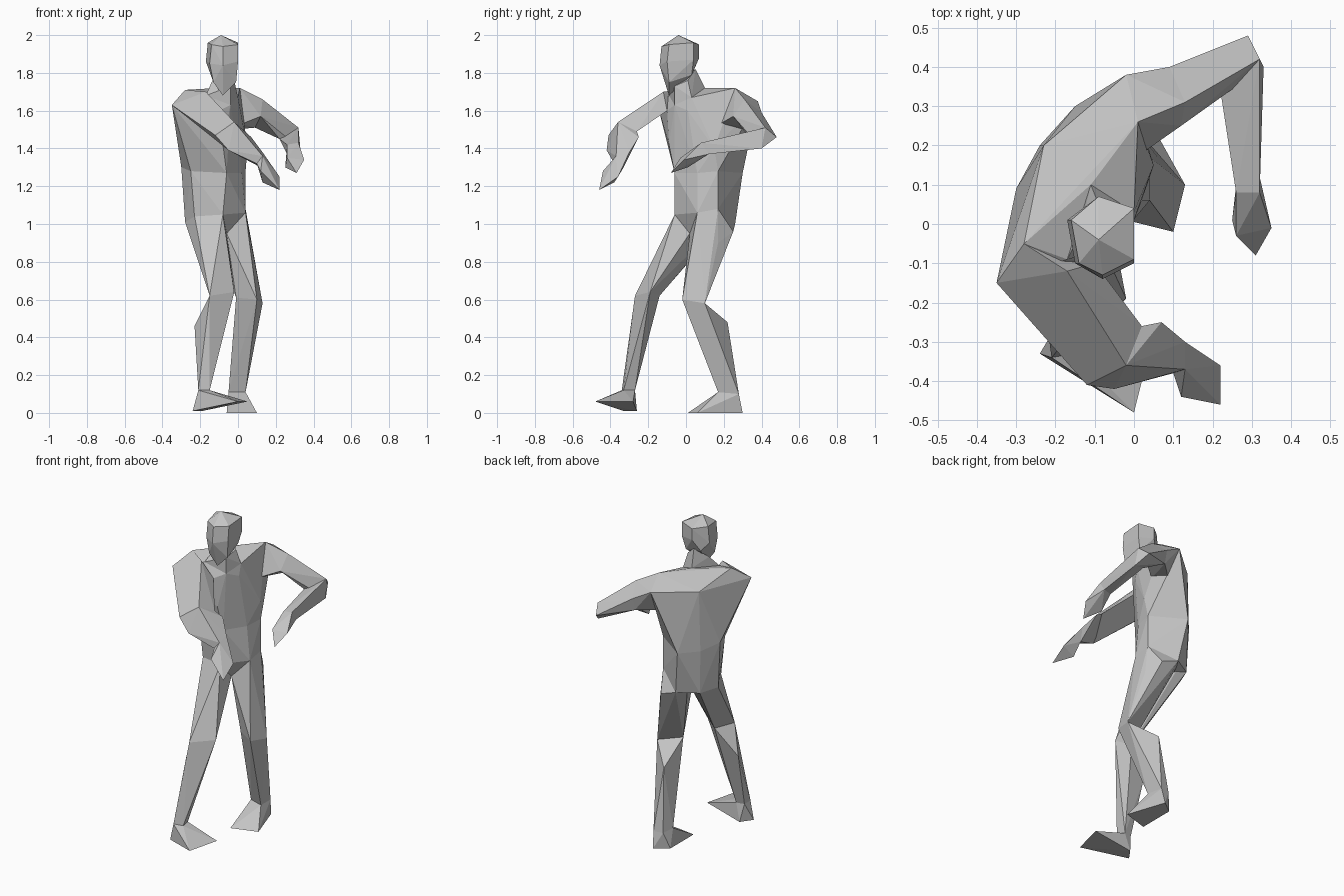
import bpy
import bmesh

cube = bpy.data.objects.get("Cube")
if cube:
    bpy.data.objects.remove(cube, do_unlink=True)

clay = bpy.data.materials.new("light_grey")
clay.use_nodes = True
grey = (.55, .55, .55, 1)
clay.diffuse_color = grey
clay.node_tree.nodes["Principled BSDF"].inputs["Base Color"].default_value = grey


def faceted_part(name, *rings):
    """Stretch a flat-faced skin over the cross-sections of one body part."""
    mesh = bpy.data.meshes.new(name)
    bm = bmesh.new()
    for point in {p for ring in rings for p in ring}:
        bm.verts.new(point)
    result = bmesh.ops.convex_hull(bm, input=list(bm.verts))
    unused = {g for g in result["geom_interior"] + result["geom_unused"]
              if isinstance(g, bmesh.types.BMVert)}
    bmesh.ops.delete(bm, geom=list(unused), context='VERTS')
    bmesh.ops.dissolve_limit(bm, angle_limit=.03, verts=list(bm.verts), edges=list(bm.edges))
    bmesh.ops.recalc_face_normals(bm, faces=list(bm.faces))
    bm.to_mesh(mesh)
    bm.free()
    mesh.materials.append(clay)
    part = bpy.data.objects.new(name, mesh)
    bpy.context.collection.objects.link(part)
    return part


def limb(side, names, rings):
    """Chain parts between neighbouring cross-sections."""
    for name, upper, lower in zip(names, rings, rings[1:]):
        faceted_part(side + "_" + name, upper, lower)


# Points shared by neighbouring parts
crotch = (-.06, .02, .95)
hip_front = (-.08, -.06, 1.05)
hip_left = (.04, .06, 1.06)
hip_left_side = (.04, .17, 1.08)
hip_back_left = (-.11, .26, 1)
hip_back = (-.23, .19, 1)
hip_back_right = (-.28, .08, 1.01)
hip_right = (-.23, -.02, 1.04)
left_shoulder_top = (.01, .26, 1.72)
left_shoulder_back = (-.02, .38, 1.65)
left_armpit = (.05, .15, 1.4)
right_shoulder_top = (-.28, -.05, 1.71)
right_shoulder_tip = (-.35, -.15, 1.63)
chest_right = (-.1, -.1, 1.6)
chest_left = (0, .01, 1.6)

# Torso
pelvis = [crotch, hip_front, hip_left, hip_left_side, hip_back_left,
          hip_back, hip_back_right, hip_right]
waist = [(-.06, -.06, 1.27), (.02, .06, 1.27), (.04, .17, 1.28), (-.15, .3, 1.27),
         (-.24, .2, 1.27), (-.3, .09, 1.3), (-.25, -.03, 1.28)]
chest = [(-.08, -.09, 1.42), left_armpit, chest_left, chest_right]
shoulders = [left_shoulder_top, left_shoulder_back, (-.23, .2, 1.64),
             right_shoulder_top, right_shoulder_tip]
neck_base = [(-.11, .1, 1.72), (0, .03, 1.67), (-.04, -.06, 1.63), (-.17, -.09, 1.68)]
faceted_part("pelvis", pelvis, waist)
faceted_part("chest", waist, chest, shoulders, neck_base)

# Neck and head
jaw = [(-.13, -.1, 1.75), (-.01, -.09, 1.75), (-.02, .03, 1.79), (-.13, .04, 1.81)]
throat = [(-.09, .05, 1.82), (-.04, -.06, 1.73), (-.14, -.03, 1.75), (-.02, .01, 1.76)]
brow = [(-.08, -.14, 1.84), (0, -.1, 1.86), (0, .04, 1.87),
        (-.09, .07, 1.88), (-.17, .01, 1.86), (-.15, -.1, 1.85)]
crown = [(-.08, -.13, 1.94), (0, -.09, 1.95), (0, .04, 1.96),
         (-.09, .07, 1.95), (-.16, .01, 1.96), (-.14, -.1, 1.95)]
chin = (-.08, -.09, 1.68)
crown_tip = (-.09, -.04, 2)
faceted_part("neck", neck_base, throat)
faceted_part("head", [chin], jaw, brow, crown, [crown_tip])

# Right arm, reaching across the front
right_shoulder = [right_shoulder_top, right_shoulder_tip, (-.17, -.12, 1.7),
                  chest_right, (-.3, -.12, 1.59)]
right_elbow = [(-.12, -.41, 1.47), (-.05, -.42, 1.39), (-.02, -.36, 1.54), (.02, -.26, 1.49)]
right_forearm = [(.07, -.25, 1.46)]
right_wrist = [(.13, -.3, 1.38), (.1, -.38, 1.32), (.13, -.37, 1.36), (.12, -.33, 1.3)]
right_fingers = [(.22, -.36, 1.25), (.22, -.46, 1.18), (.12, -.44, 1.28), (.13, -.38, 1.22)]
faceted_part("right_upper_arm", right_shoulder, right_elbow)
faceted_part("right_forearm", right_elbow, right_forearm, right_wrist)
faceted_part("right_hand", right_wrist, right_fingers)

# Left arm, bent with the elbow out
left_shoulder = [left_shoulder_top, left_shoulder_back, (-.02, .28, 1.5), (.02, .18, 1.53)]
left_biceps = [(.13, .31, 1.66), (.09, .4, 1.59), (.09, .38, 1.51), (.12, .25, 1.57)]
left_elbow = [(.32, .42, 1.51), (.29, .48, 1.46), (.33, .4, 1.4), (.22, .34, 1.45)]
left_wrist = [(.32, .08, 1.43), (.26, .08, 1.42), (.32, .12, 1.37), (.26, .1, 1.37)]
left_fingers = [(.35, -.01, 1.34), (.31, -.08, 1.27), (.25, .01, 1.3), (.26, -.03, 1.35)]
limb("left", ["shoulder", "upper_arm", "forearm", "hand"],
     [left_shoulder, left_biceps, left_elbow, left_wrist, left_fingers])

# Right leg, stepping forward
right_hip = [crotch, hip_front, hip_right, hip_back_right, hip_back, (-.17, .18, 1)]
right_knee = [(-.15, -.27, .62), (-.02, -.19, .64), (-.1, -.14, .62)]
right_calf = [(-.23, -.19, .46)]
right_ankle = [(-.21, -.34, .12), (-.15, -.33, .12), (-.16, -.27, .12), (-.21, -.28, .12)]
right_sole = [(-.24, -.33, .01), (-.19, -.26, .01), (.05, -.28, .06), (0, -.48, .06)]
faceted_part("right_thigh", right_hip, right_knee)
faceted_part("right_shin", right_knee, right_calf, right_ankle)
faceted_part("right_foot", right_ankle, right_sole)

# Left leg, trailing behind
left_hip = [crotch, hip_left, hip_left_side, hip_back_left, (-.15, .2, 1)]
left_mid_thigh = [(.06, .17, .9), (0, .25, .96)]
left_knee = [(.1, -.02, .6), (-.01, .04, .61), (.13, .1, .58)]
left_calf = [(0, .22, .48)]
left_ankle = [(-.05, .2, .11), (.04, .17, .11), (.03, .28, .1), (-.03, .27, .1)]
left_sole = [(.02, .3, 0), (-.06, .24, 0), (-.06, .01, 0), (.1, .06, 0)]
faceted_part("left_thigh", left_hip, left_mid_thigh, left_knee)
faceted_part("left_shin", left_knee, left_calf, left_ankle)
faceted_part("left_foot", left_ankle, left_sole)
